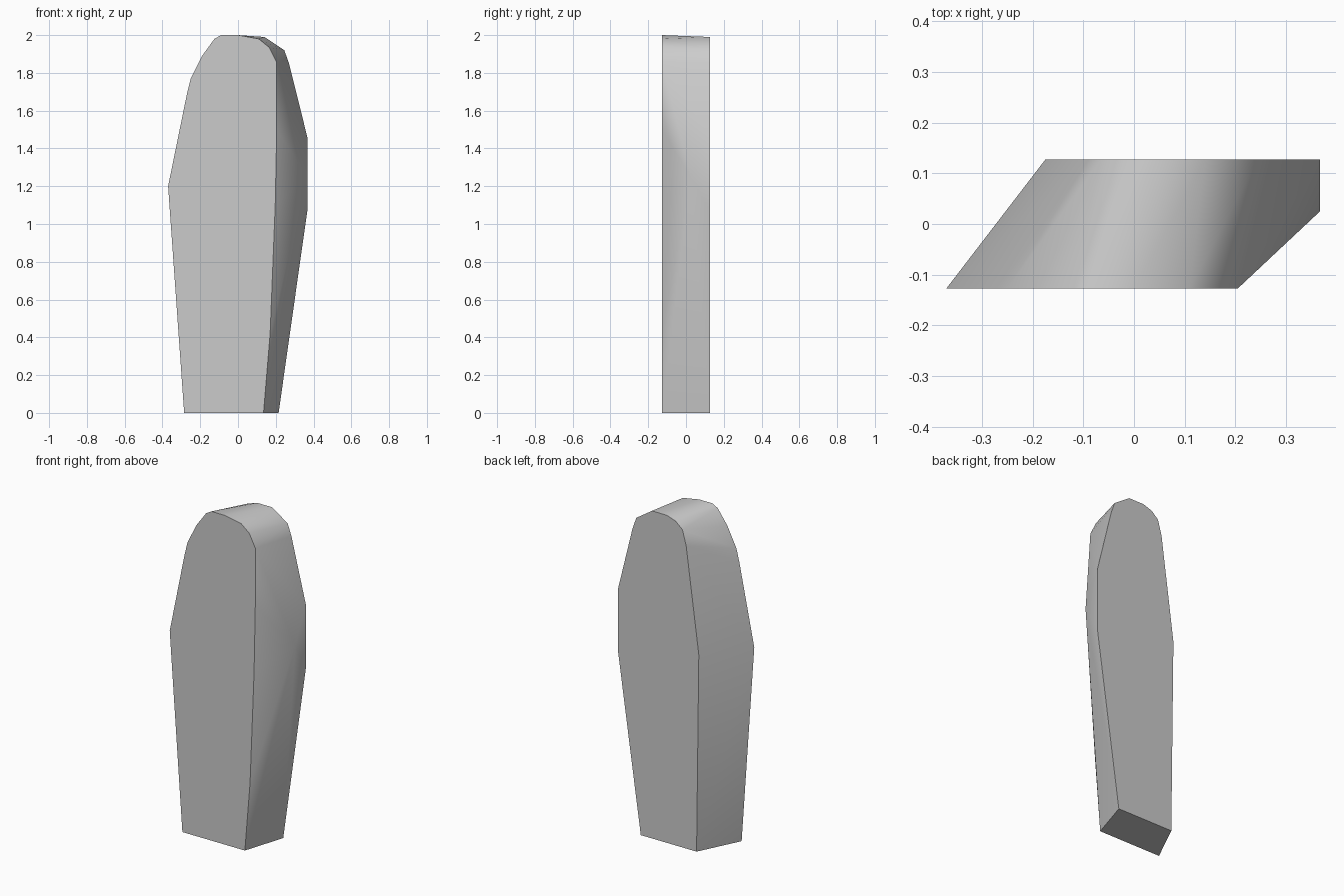
import bpy
import bmesh
import math

cube = bpy.data.objects.get("Cube")
if cube:
    bpy.data.objects.remove(cube, do_unlink=True)

# One plain stone colour
stone = bpy.data.materials.new("stone grey")
stone.use_nodes = True
colour = (0.6, 0.6, 0.6, 1)
stone.diffuse_color = colour
stone.node_tree.nodes["Principled BSDF"].inputs["Base Color"].default_value = colour

# Outlines (x, z) of the flat front and back faces
front = [(-0.285, 0), (-0.37, 1.2), (-0.27, 1.69), (-0.25, 1.77), (-0.19, 1.89),
         (-0.125, 1.98), (-0.09, 2), (0, 2), (0.11, 1.98), (0.165, 1.935),
         (0.205, 1.855), (0.205, 1.5), (0.197, 1.1), (0.17, 0.42), (0.135, 0)]
back = [(-0.16, 0), (-0.175, 1.2), (-0.09, 1.84), (-0.065, 1.93), (-0.02, 1.97),
        (0.04, 1.99), (0.14, 1.99), (0.245, 1.92), (0.27, 1.85),
        (0.367, 1.46), (0.367, 1.07), (0.215, 0)]
FRONT_Y, BACK_Y = -0.127, 0.127

# Skewed upright slab: hull around both outlines and the side facet's tip
bm = bmesh.new()
for outline, y in ((front, FRONT_Y), (back, BACK_Y)):
    for x, z in outline:
        bm.verts.new((x, y, z))
bm.verts.new((0.367, 0.025, 1.25))
bmesh.ops.convex_hull(bm, input=bm.verts[:])
bmesh.ops.dissolve_limit(bm, angle_limit=math.radians(0.3),
                         verts=bm.verts[:], edges=bm.edges[:])
bmesh.ops.recalc_face_normals(bm, faces=bm.faces[:])

mesh = bpy.data.meshes.new("stone_slab")
bm.to_mesh(mesh)
bm.free()
mesh.materials.append(stone)
slab = bpy.data.objects.new("stone_slab", mesh)
bpy.context.collection.objects.link(slab)

# Soft rounded edge around crisp front and back faces
bpy.ops.object.select_all(action="DESELECT")
slab.select_set(True)
bpy.context.view_layer.objects.active = slab
bpy.ops.object.shade_smooth_by_angle(angle=math.radians(40))
